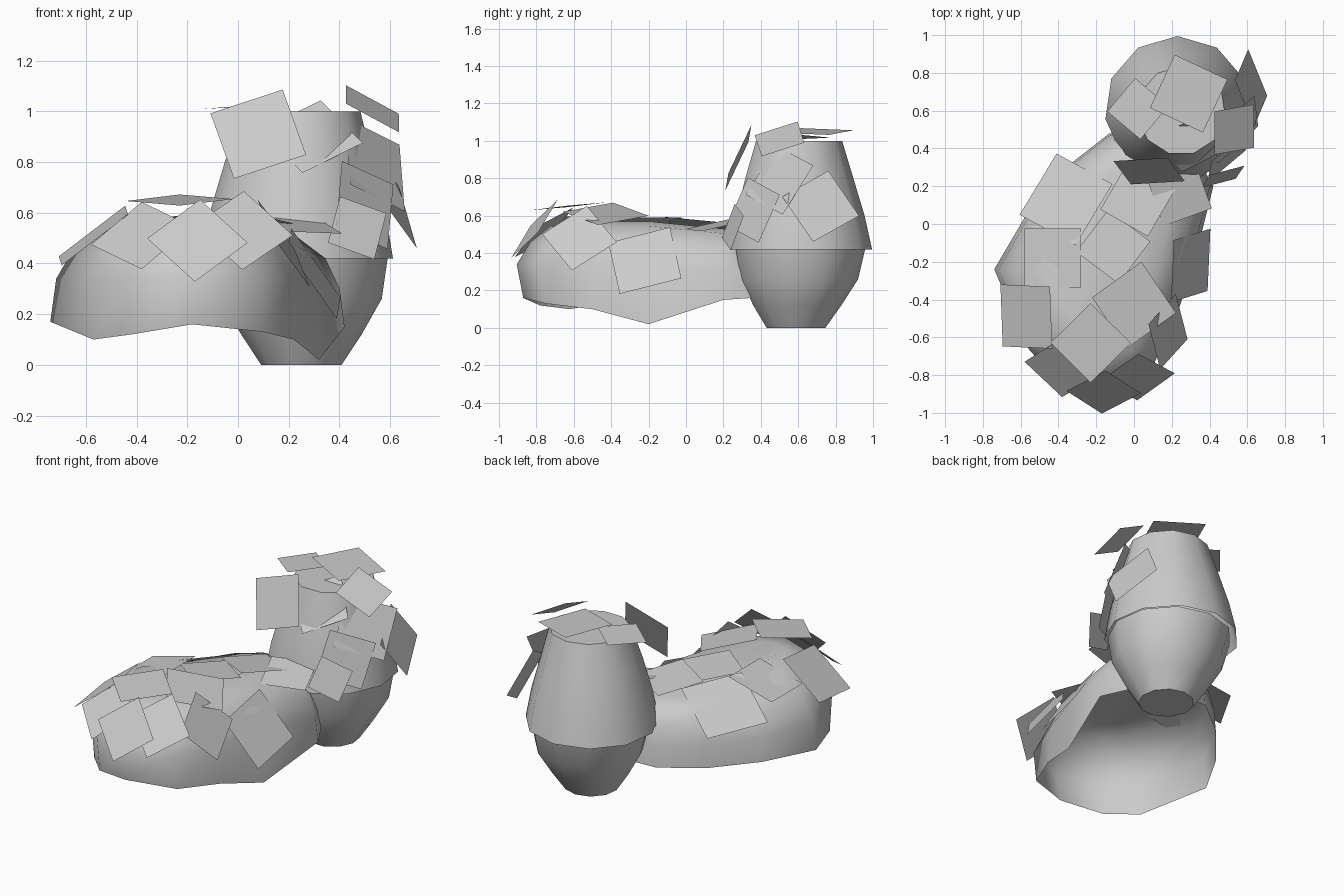
import bpy
from math import radians, cos, sin, pi
from mathutils import Matrix, Vector

if "Cube" in bpy.data.objects:
    bpy.data.objects.remove(bpy.data.objects["Cube"])


def make(name, verts, faces, angle=None):
    me = bpy.data.meshes.new(name)
    me.from_pydata(verts, [], faces)
    me.update()
    ob = bpy.data.objects.new(name, me)
    bpy.context.collection.objects.link(ob)
    if angle:
        bpy.ops.object.select_all(action='DESELECT')
        ob.select_set(True)
        bpy.context.view_layer.objects.active = ob
        bpy.ops.object.shade_smooth_by_angle(angle=radians(angle))
    return ob


def loft(name, rings, angle, cap_bottom=False, cap_top=True):
    n = len(rings[0])
    verts = [p for r in rings for p in r]
    faces = [(k * n + i, k * n + (i + 1) % n, (k + 1) * n + (i + 1) % n, (k + 1) * n + i)
             for k in range(len(rings) - 1) for i in range(n)]
    if cap_bottom:
        faces.append(tuple(reversed(range(n))))
    if cap_top:
        faces.append(tuple(range(len(verts) - n, len(verts))))
    return make(name, verts, faces, angle)


def circle(x, y, z, r, n=11):
    return [(x + r * cos(2 * pi * i / n + pi / 2), y + r * sin(2 * pi * i / n + pi / 2), z)
            for i in range(n)]


# Tall bush: tapered foot and overhanging crown
loft("tall_bush_foot", [circle(.25, .585, 0, .16), circle(.25, .59, .12, .24),
                        circle(.25, .6, .26, .32), circle(.24, .605, .43, .355)],
     40, cap_bottom=True, cap_top=False)
loft("tall_bush_crown", [circle(.23, .61, .42, .385), circle(.235, .605, .6, .35),
                         circle(.24, .60, .8, .295), circle(.25, .60, 1.0, .235)], 40)

# Low bush: open shell with an uneven rim, rounded towards the top
rim = [(.42, .2, .15), (.32, -.2, .02), (.22, -.5, .1), (.1, -.75, .13), (-.18, -.87, .16),
       (-.42, -.78, .12), (-.57, -.62, .10), (-.74, -.24, .17), (-.57, .05, .16),
       (-.36, .3, .16), (-.13, .48, .17), (.25, .5, .17)]
rim.reverse()


def shell(scale, height, mix, bulge=0):
    out = []
    for x, y, z in rim:
        # pull each point towards the spine of the bush, lower at the back
        t = max(-.5, min(.25, y))
        c = Vector((-.1 + .25 * t, t))
        p = c + (Vector((x, y)) - c) * scale
        if y < -.6:
            p.y -= bulge
        top = height - (.04 if y > -.1 else 0)
        out.append((p.x, p.y, z + (top - z) * mix))
    return out


loft("low_bush_shell", [shell(1, 0, 0), shell(.96, .34, 1, .05), shell(.84, .46, 1, .02),
                        shell(.6, .545, 1), shell(.25, .57, 1)], 60)


# Leaf cards: x, y, z, facing direction, tilt from up, roll, size
low_leaves = [
    (-.36, .13, .49, 140, 28, 60, .38),
    (-.11, -.12, .58, 90, 5, 53, .28),
    (-.43, -.18, .55, 180, 15, 0, .31),
    (0, -.43, .61, 0, 15, 35, .33),
    (-.23, -.63, .65, -100, 6, 45, .30),
    (-.38, -.76, .51, -110, 42, 40, .29),
    (-.16, -.89, .49, -90, 55, 42, .28),
    (.02, -.81, .53, -80, 52, 48, .28),
    (-.57, -.49, .51, 190, 38, 0, .33),
    (.30, -.22, .36, -12, 57, 5, .34),
    (.18, -.57, .48, -8, 58, 30, .29),
    (.02, .13, .565, 90, 8, 60, .29),
    (.24, .16, .55, -60, 12, 20, .27),
]
crown_leaves = [
    (.08, .28, .91, -95, 66, 15, .30),
    (.29, .42, .90, -90, 45, 35, .29),
    (.54, .50, .79, -38, 66, 30, .31),
    (.62, .72, .65, 10, 68, 40, .30),
    (.47, .25, .54, -70, 75, 0, .20),
    (.29, .69, 1.05, 0, 5, 65, .31),
    (.02, .61, 1.02, 170, 4, 50, .23),
    (.53, .50, 1.01, -28, 34, 5, .24),
    (.50, .36, .63, -45, 76, 25, .28),
]


def leaf_cards(name, cards):
    verts, faces = [], []
    for x, y, z, az, tilt, roll, s in cards:
        m = (Matrix.Translation((x, y, z)) @ Matrix.Rotation(radians(az), 4, 'Z')
             @ Matrix.Rotation(radians(tilt), 4, 'Y') @ Matrix.Rotation(radians(roll - az), 4, 'Z'))
        b, h = len(verts), s / 2
        verts += [m @ Vector(p) for p in ((-h, -h, 0), (h, -h, 0), (h, h, 0), (-h, h, 0))]
        faces.append((b, b + 1, b + 2, b + 3))
    make(name, verts, faces)


leaf_cards("low_bush_leaves", low_leaves)
leaf_cards("tall_bush_leaves", crown_leaves)
